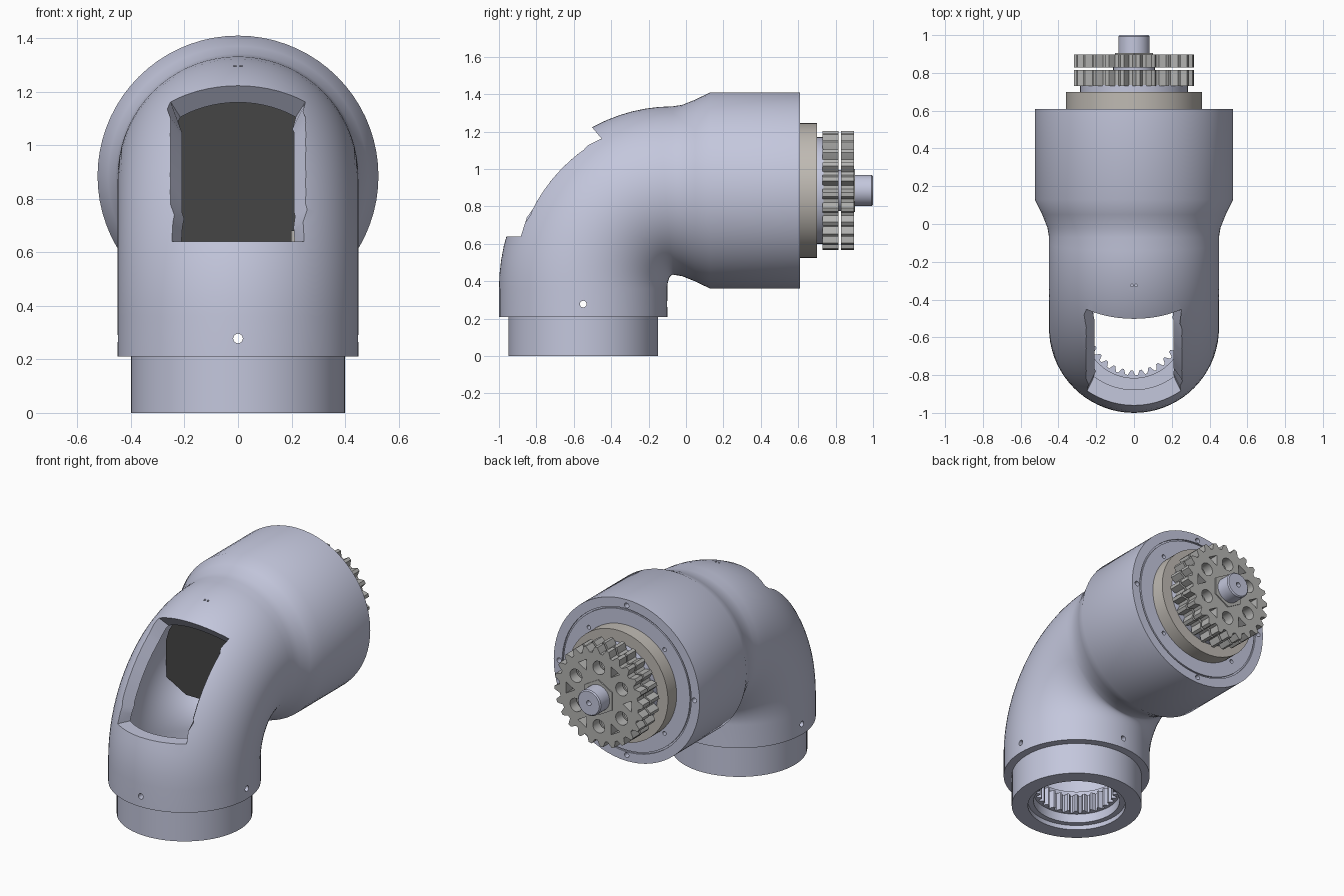
import bpy, bmesh, math
from mathutils import Vector

if "Cube" in bpy.data.objects:
    bpy.data.objects.remove(bpy.data.objects["Cube"])

SEG = 72
ZC = 0.885            # height of the horizontal axis
YC = -0.55            # position of the vertical axis


def material(name, col):
    m = bpy.data.materials.new(name)
    m.diffuse_color = (*col, 1)
    m.use_nodes = True
    m.node_tree.nodes["Principled BSDF"].inputs["Base Color"].default_value = m.diffuse_color
    return m


BLUE = material("casing_blue", (0.55, 0.57, 0.72))
TAUPE = material("flange_taupe", (0.52, 0.49, 0.45))
STEEL = material("gear_grey", (0.45, 0.45, 0.44))
DARK = material("dark_interior", (0.06, 0.06, 0.06))


def loft(name, rings, mat=None, loop=False):
    """Skin a list of point rings; loop joins last to first, else the ends are capped."""
    bm = bmesh.new()
    rv = [[bm.verts.new(p) for p in r] for r in rings]
    n = len(rv[0])
    pairs = list(zip(rv, rv[1:])) + ([(rv[-1], rv[0])] if loop else [])
    for a, b in pairs:
        for i in range(n):
            j = (i + 1) % n
            bm.faces.new((a[i], a[j], b[j], b[i]))
    if not loop:
        bm.faces.new(rv[0])
        bm.faces.new(rv[-1])
    bmesh.ops.recalc_face_normals(bm, faces=bm.faces)
    me = bpy.data.meshes.new(name)
    bm.to_mesh(me)
    bm.free()
    ob = bpy.data.objects.new(name, me)
    bpy.context.collection.objects.link(ob)
    if mat:
        me.materials.append(mat)
    return ob


def ring(c, e, r, n=SEG):
    """Circle (or polar outline when r is a function) spanned by direction e and x."""
    pts = []
    for i in range(n):
        a = 2 * math.pi * i / n
        q = r(a) if callable(r) else r
        pts.append(Vector(c) + Vector(e) * q * math.cos(a) + Vector((q * math.sin(a), 0, 0)))
    return pts


def upright(r, z, n=SEG):
    return ring((0, YC, z), (0, -1, 0), r, n)


def level(r, y, n=SEG):
    return ring((0, y, ZC), (0, 0, 1), r, n)


def bend_axis(t):
    e = Vector((0, -math.cos(t), math.sin(t)))
    return Vector((0, -0.07 - 0.48 * math.cos(t), 0.36 + 0.525 * math.sin(t))), e


def bend(r, steps=20):
    return [ring(*bend_axis(math.pi / 2 * i / steps), r) for i in range(steps + 1)]


def rod(p, q, r, n=16, turn=0.0):
    """Straight prism from p to q, used as a cutter."""
    p, q = Vector(p), Vector(q)
    d = (q - p).normalized()
    u = d.orthogonal().normalized()
    v = d.cross(u)
    ang = [turn + 2 * math.pi * i / n for i in range(n)]
    return loft("cutter", [[o + (u * math.cos(a) + v * math.sin(a)) * r for a in ang] for o in (p, q)])


def cut(ob, cutters, keep=False):
    bpy.context.view_layer.objects.active = ob
    for c in cutters:
        c.hide_render = True
        m = ob.modifiers.new("cut", 'BOOLEAN')
        m.operation, m.solver, m.object = 'DIFFERENCE', 'EXACT', c
        bpy.ops.object.modifier_apply(modifier=m.name)
    if not keep:
        for c in cutters:
            bpy.data.objects.remove(c)


# Elbow casing: outer skin, grooved rear face, then the inner skin back down
outer = [upright(0.40, 0), upright(0.40, 0.21), upright(0.45, 0.21)] + bend(0.45)
outer += [level(r, y) for r, y in ((0.458, -0.02), (0.486, 0.05), (0.525, 0.13), (0.525, 0.61),
                                   (0.465, 0.61), (0.465, 0.6), (0.455, 0.6), (0.455, 0.61),
                                   (0.345, 0.61), (0.345, 0.5), (0.37, 0.5))]
inner = bend(0.37)[::-1] + [upright(r, z) for r, z in ((0.37, 0.25), (0.30, 0.25), (0.30, 0))]
casing = loft("elbow_casing", outer + inner, BLUE, loop=True)

# Front window cutter, narrowing towards the pipe axis
stations = [((0, -0.69, 0.64), (0, -1.2, 0.64))]
for deg in (22, 28, 34, 40, 46, 52, 56):
    c, e = bend_axis(math.radians(deg))
    stations.append((c + e * 0.22, c + e * 0.60))
stations[1] = ((0, -0.685, 0.665), (0, -1.17, 0.80))
stations.append(((0, -0.325, 1.01), (0, -0.645, 1.395)))
X = Vector((1, 0, 0))
window = loft("window_cutter", [[Vector(i) - X * 0.155, Vector(i) + X * 0.155,
                                 Vector(o) + X * 0.40, Vector(o) - X * 0.40] for i, o in stations])
cut(casing, [window])

# Screw holes: four round the collar, eight in the rear face, one slot on top
holes = []
for k in range(4):
    a = math.pi / 2 * k
    d = Vector((math.cos(a), math.sin(a), 0))
    o = Vector((0, YC, 0.278))
    holes.append(rod(o + d * 0.33, o + d * 0.5, 0.018))
    for r, turn, size in ((0.487, 0, 0.016), (0.385, math.pi / 4, 0.013)):
        x, z = r * math.cos(a + turn), ZC + r * math.sin(a + turn)
        holes.append(rod((x, 0.54, z), (x, 0.65, z), size))
holes += [rod((x, -0.325, 1.26), (x, -0.325, 1.4), 0.007, 8) for x in (-0.011, 0.011)]
cut(casing, holes)

# Toothed liner inside the lower collar
def inner_teeth(a):
    return 0.238 + 0.013 * max(-1, min(1, 2 * math.sin(30 * a)))

N = 240
liner = loft("toothed_liner", [upright(r, z, N) for r, z in
             ((0.30, 0.03), (0.30, 0.25), (0.265, 0.25), (0.265, 0.21),
              (inner_teeth, 0.21), (inner_teeth, 0.09), (0.265, 0.09), (0.265, 0.03))], BLUE, loop=True)

# Dark bulkhead plate behind the window, with notched lower corners
outline = [(-0.2, 0.60), (0.2, 0.60), (0.2, 0.68), (0.34, 0.68)]
for i in range(13):
    a = math.radians(10 + 160 * i / 12)
    outline.append((0.35 * math.cos(a), 0.85 + 0.35 * math.sin(a)))
outline.append((-0.34, 0.68))
bulkhead = loft("bulkhead_plate", [[(x, y, z) for x, z in outline] for y in (-0.25, -0.235)], DARK)

# Rear flange, bearing disc and shaft
flange = loft("rear_flange", [level(0.345, 0.48), level(0.345, 0.61), level(0.36, 0.61), level(0.36, 0.70)], TAUPE)
disc = loft("bearing_disc", [level(0.285, 0.69), level(0.285, 0.735)], BLUE)
shaft = loft("drive_shaft", [level(r, y) for r, y in
             ((0.11, 0.72), (0.11, 0.83), (0.083, 0.83), (0.083, 0.993), (0.076, 1.0))], BLUE)
cut(shaft, [rod((0, 0.95, ZC), (0, 1.05, ZC), 0.016)])


# Pair of drive gears with round and triangular lightening holes
def gear_teeth(a):
    return 0.301 + 0.018 * max(-1, min(1, 1.8 * math.sin(24 * a)))


lighten = []
for k in range(12):
    a = math.pi / 6 * k
    r = 0.19 if k % 2 else 0.215
    x, z = r * math.cos(a), ZC + r * math.sin(a)
    if k % 2:
        lighten.append(rod((x, 0.76, z), (x, 0.95, z), 0.043, 20))
    else:
        c = rod((0, 0.76, 0), (0, 0.95, 0), 0.042, 3)
        # turn each triangle so one corner points at the shaft
        v = c.data.vertices[0].co
        spin = a + math.pi - math.atan2(v.z, v.x)
        for w in c.data.vertices:
            px, pz = w.co.x, w.co.z
            w.co.x = x + px * math.cos(spin) - pz * math.sin(spin)
            w.co.z = z + px * math.sin(spin) + pz * math.cos(spin)
        lighten.append(c)

gears = []
for name, y0, y1 in (("inner_gear", 0.73, 0.815), ("outer_gear", 0.828, 0.897)):
    g = loft(name, [level(gear_teeth, y0, 192), level(gear_teeth, y1, 192)], STEEL)
    cut(g, lighten, keep=True)
    gears.append(g)
for c in lighten:
    bpy.data.objects.remove(c)

# Hexagonal hub washer in front of the outer gear
washer = loft("hub_washer", [level(0.115, 0.89, 6), level(0.115, 0.904, 6)], STEEL)

# Smooth curved skins, keep machined edges sharp
bpy.ops.object.select_all(action='DESELECT')
for ob in (casing, liner, flange, disc, shaft, *gears):
    ob.select_set(True)
bpy.context.view_layer.objects.active = casing
bpy.ops.object.shade_smooth_by_angle(angle=math.radians(30))
